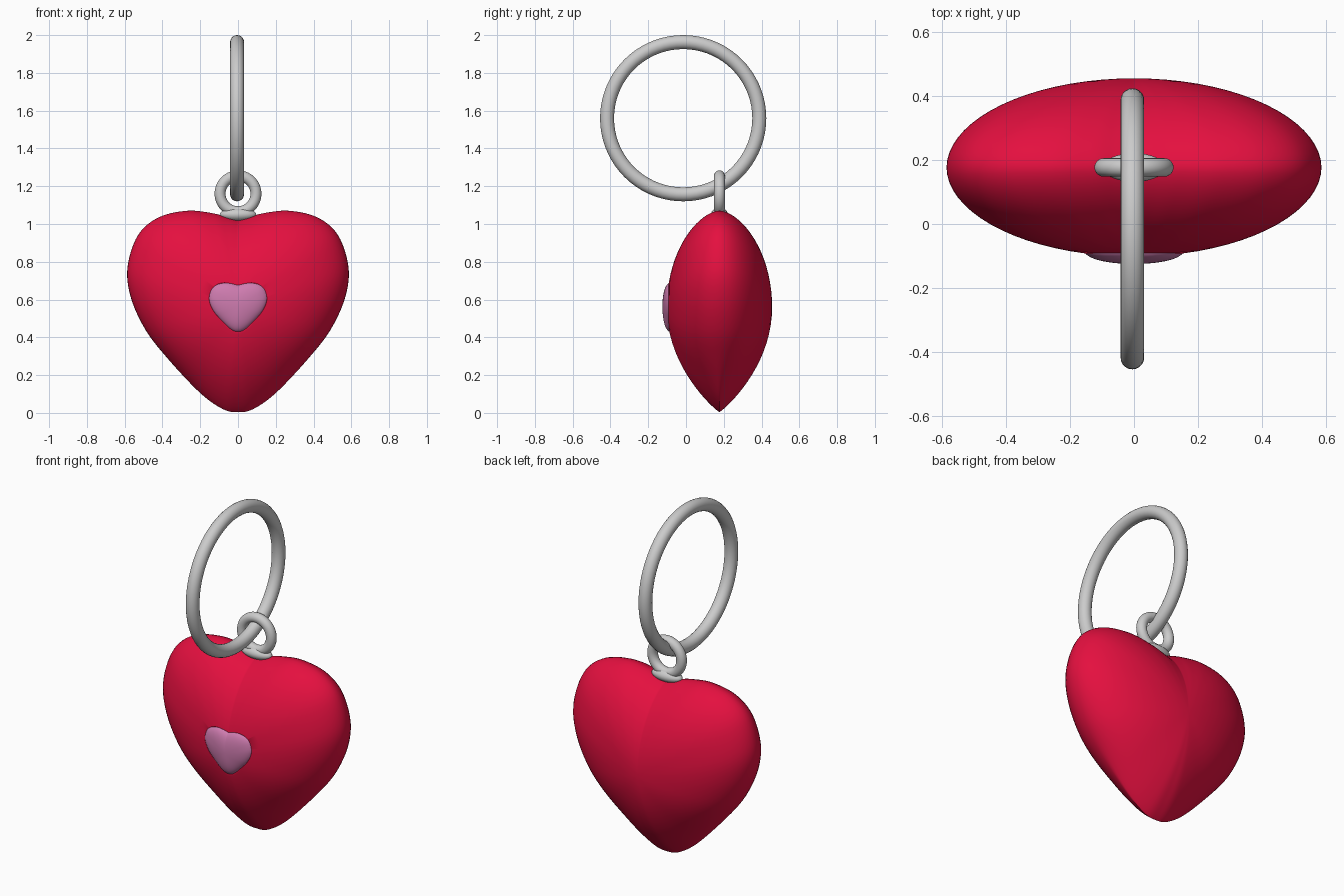
import bpy, bmesh
from math import sin, cos, pi, hypot
from mathutils import Vector

if "Cube" in bpy.data.objects:
    bpy.data.objects.remove(bpy.data.objects["Cube"])

# right half of the heart outline (x, z), notch to tip
HALF = [(0, 1.02), (.06, 1.037), (.14, 1.058), (.27, 1.07), (.42, 1.035), (.53, .94),
        (.585, .77), (.567, .61), (.49, .44), (.37, .285), (.2, .105), (.08, .02), (0, .004)]
CENTRE = Vector((0, .56))


def outline(steps=7):
    """Smooth closed heart outline, relative to its centre."""
    p = [Vector(a) - CENTRE for a in HALF]
    p = [p[0] * 2 - p[1]] + p + [Vector((-p[-2].x, p[-2].y))]
    half = []
    for i in range(1, len(p) - 2):
        a, b, c, d = p[i - 1:i + 3]
        for k in range(steps):
            t = k / steps
            half.append(.5 * (2 * b + (c - a) * t + (2 * a - 5 * b + 4 * c - d) * t * t
                              + (3 * b - a - 3 * c + d) * t ** 3))
    tip = p[-2]
    return half + [tip] + [Vector((-v.x, v.y)) for v in reversed(half[1:])]


def material(name, rgb):
    m = bpy.data.materials.new(name)
    m.diffuse_color = (*rgb, 1)
    m.use_nodes = True
    m.node_tree.nodes["Principled BSDF"].inputs["Base Color"].default_value = m.diffuse_color
    return m


def smooth(ob, angle=40):
    bpy.ops.object.select_all(action='DESELECT')
    ob.select_set(True)
    bpy.context.view_layer.objects.active = ob
    bpy.ops.object.shade_smooth_by_angle(angle=angle * pi / 180)


def puffy_heart(name, loc, sx, sz, depth, edge, taper=0.0, rings=36):
    """Inflated heart: concentric outlines swept from front pole to back pole."""
    bm = bmesh.new()
    pts = outline()
    front = bm.verts.new((0, -depth, 0))
    back = bm.verts.new((0, depth, 0))
    loops = []
    for r in range(1, rings):
        t = pi * r / rings
        c = cos(t)
        loop = []
        for p in pts:
            up = p.y / hypot(p.x, p.y)
            e = edge + taper * (max(0, -up) ** 4 + .3 * max(0, up) ** 2)
            y = 0 if abs(c) < 1e-6 else depth * abs(c) ** (2 * e) * (-1 if c > 0 else 1)
            loop.append(bm.verts.new((p.x * sin(t) * sx, y, p.y * sin(t) * sz)))
        loops.append(loop)
    n = len(pts)
    for i in range(n):
        j = (i + 1) % n
        bm.faces.new((front, loops[0][i], loops[0][j]))
        bm.faces.new((back, loops[-1][j], loops[-1][i]))
        for a, b in zip(loops, loops[1:]):
            bm.faces.new((a[i], b[i], b[j], a[j]))
    bmesh.ops.recalc_face_normals(bm, faces=bm.faces)
    me = bpy.data.meshes.new(name)
    bm.to_mesh(me)
    bm.free()
    ob = bpy.data.objects.new(name, me)
    ob.location = loc
    bpy.context.collection.objects.link(ob)
    return ob


def ring(name, loc, rot, major, minor):
    bpy.ops.mesh.primitive_torus_add(location=loc, rotation=rot, major_radius=major,
                                     minor_radius=minor, major_segments=72, minor_segments=20)
    ob = bpy.context.object
    ob.name = name
    smooth(ob)
    return ob


# heart body with a shallow pocket for the inlay
body = puffy_heart("heart_body", (0, .177, .56), 1, 1, .279, .5, .4)
cutter = puffy_heart("pocket_cutter", (0, -.1, .567), .268, .248, .02, .3)
cutter.hide_render = True
cutter.hide_set(True)
cut = body.modifiers.new("pocket", 'BOOLEAN')
cut.operation = 'DIFFERENCE'
cut.object = cutter
bpy.context.view_layer.objects.active = body
bpy.ops.object.modifier_apply(modifier="pocket")
body.data.materials.clear()
body.data.materials.append(material("red", (.78, .005, .05)))
smooth(body)

# pink heart inlay
inlay = puffy_heart("heart_inlay", (0, -.065, .565), .272, .25, .06, .33)
inlay.data.materials.append(material("pink", (.62, .2, .43)))
smooth(inlay)

# hanging loop and its collar on the heart
ring("hanging_loop", (0, .177, 1.16), (pi / 2, 0, 0), .095, .029)
bpy.ops.mesh.primitive_uv_sphere_add(segments=32, ring_count=16, location=(0, .177, 1.05))
collar = bpy.context.object
collar.name = "loop_collar"
collar.scale = (.097, .045, .036)
smooth(collar)

# large key ring
ring("key_ring", (-.005, -.015, 1.56), (0, pi / 2, 0), .403, .037)
